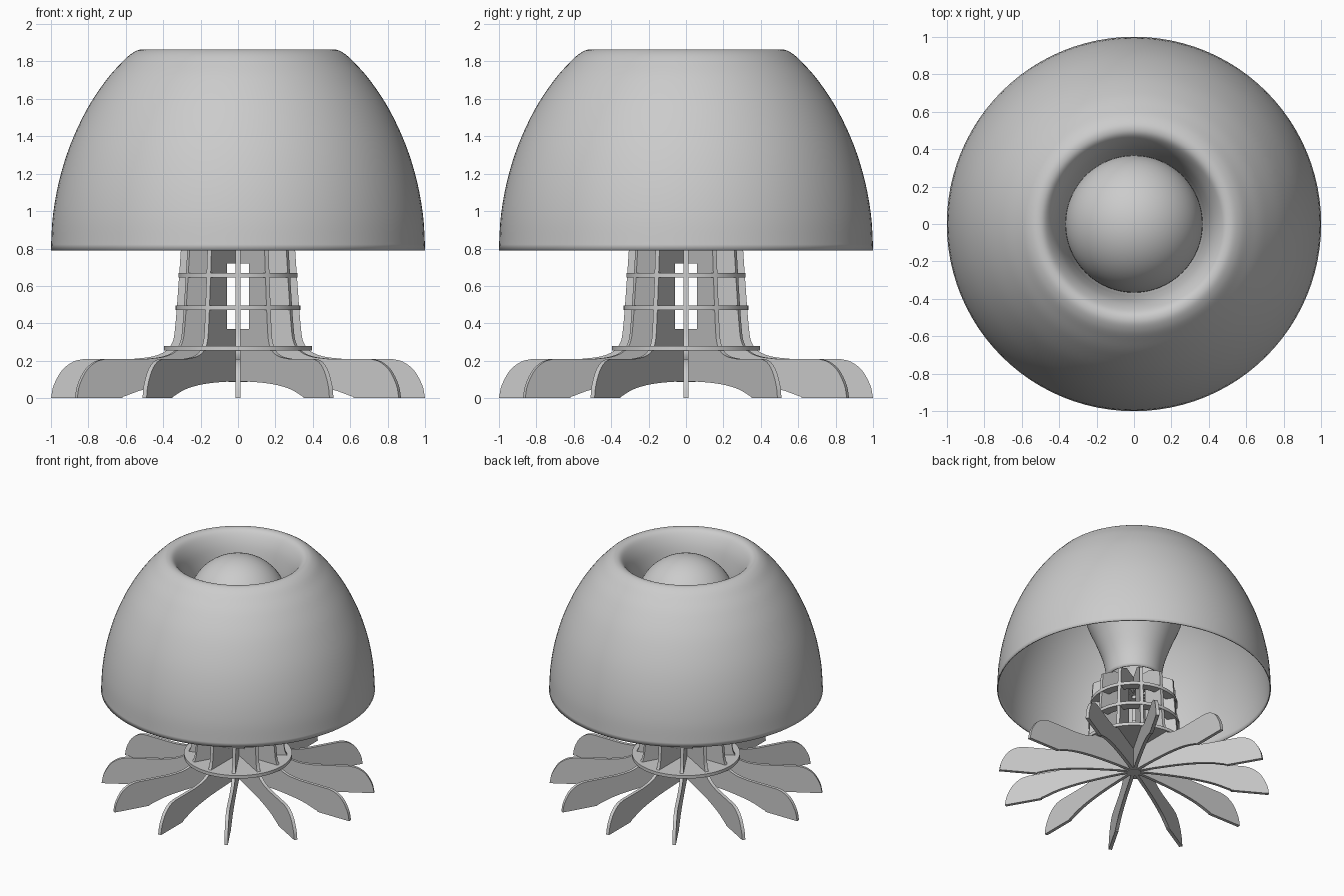
import bpy, bmesh, math
from mathutils import Vector

if "Cube" in bpy.data.objects:
    bpy.data.objects.remove(bpy.data.objects["Cube"])


def smooth_path(pts, n=6):
    """Catmull-Rom curve through 2D points."""
    p = [Vector(q) for q in pts]
    p = [2 * p[0] - p[1]] + p + [2 * p[-1] - p[-2]]
    out = []
    for a, b, c, d in zip(p, p[1:], p[2:], p[3:]):
        for i in range(n):
            t = i / n
            out.append(0.5 * (2 * b + (c - a) * t + (2 * a - 5 * b + 4 * c - d) * t**2
                              + (3 * b - a - 3 * c + d) * t**3))
    return out + [p[-2]]


def finish(bm, name, smooth=True):
    bmesh.ops.remove_doubles(bm, verts=bm.verts, dist=1e-5)
    bmesh.ops.recalc_face_normals(bm, faces=bm.faces)
    me = bpy.data.meshes.new(name)
    bm.to_mesh(me)
    bm.free()
    ob = bpy.data.objects.new(name, me)
    bpy.context.collection.objects.link(ob)
    if smooth:
        bpy.ops.object.select_all(action='DESELECT')
        ob.select_set(True)
        bpy.context.view_layer.objects.active = ob
        bpy.ops.object.shade_smooth_by_angle(angle=math.radians(35))
    return ob


def lathe(name, profile, steps=96, closed=False):
    bm = bmesh.new()
    vs = [bm.verts.new((r, 0, z)) for r, z in profile]
    pairs = list(zip(vs, vs[1:])) + ([(vs[-1], vs[0])] if closed else [])
    es = [bm.edges.new(p) for p in pairs]
    bmesh.ops.spin(bm, geom=vs + es, cent=(0, 0, 0), axis=(0, 0, 1),
                   angle=math.tau, steps=steps, use_duplicate=False)
    return finish(bm, name)


def ring(name, r_in, r_out, z0, z1):
    return lathe(name, [(r_in, z0), (r_out, z0), (r_out, z1), (r_in, z1)], closed=True)


# Shade: outer dome rolling over the lip into the central funnel
shade = lathe("shade", smooth_path([
    (0.997, 0.79), (0.985, 0.98), (0.95, 1.17), (0.89, 1.36), (0.80, 1.55),
    (0.70, 1.70), (0.62, 1.79), (0.565, 1.84), (0.515, 1.86), (0.47, 1.84),
    (0.425, 1.76), (0.395, 1.64), (0.375, 1.50), (0.34, 1.34), (0.275, 1.18),
    (0.22, 1.02), (0.195, 0.87)]))
wall = shade.modifiers.new("wall", 'SOLIDIFY')
wall.thickness = 0.008
wall.offset = 0

# Globe bulb sitting in the funnel
bm = bmesh.new()
bmesh.ops.create_uvsphere(bm, u_segments=64, v_segments=32, radius=0.367)
bmesh.ops.translate(bm, verts=bm.verts, vec=(0, 0, 1.49))
finish(bm, "globe_bulb")

# Twelve radial fins forming the stand
outer = smooth_path([(1.0, 0), (0.985, 0.07), (0.94, 0.15), (0.88, 0.195), (0.82, 0.21)], 4)
neck = smooth_path([(0.56, 0.21), (0.46, 0.222), (0.39, 0.25), (0.35, 0.30),
                    (0.335, 0.39), (0.32, 0.58), (0.305, 0.80)], 4)
window = [(0.19, 0.86), (0.02, 0.86), (0.02, 0.72), (0.14, 0.72), (0.14, 0.37), (0.02, 0.37)]
arch = smooth_path([(0.02, 0.09), (0.2, 0.086), (0.4, 0.074), (0.58, 0.048), (0.72, 0.006)], 4)
outline = [tuple(p) for p in outer + neck] + window + [tuple(p) for p in arch] + [(0.72, 0)]
T = 0.0125
for i in range(12):
    bm = bmesh.new()
    f = bm.faces.new([bm.verts.new((r, -T, z)) for r, z in outline])
    ext = bmesh.ops.extrude_face_region(bm, geom=[f])
    bmesh.ops.translate(bm, vec=(0, 2 * T, 0),
                        verts=[v for v in ext["geom"] if isinstance(v, bmesh.types.BMVert)])
    fin = finish(bm, f"fin_{i + 1}")
    fin.rotation_euler.z = math.radians(30 * i)

# Hub, base disc and the two hoops tying the fins together
lathe("hub", [(0, 0.085), (0.05, 0.085), (0.05, 0.37), (0, 0.37)], 32)
lathe("base_disc", [(0, 0.255), (0.395, 0.255), (0.395, 0.28), (0, 0.28)])
ring("lower_hoop", 0.26, 0.333, 0.47, 0.495)
ring("upper_hoop", 0.25, 0.318, 0.645, 0.67)
